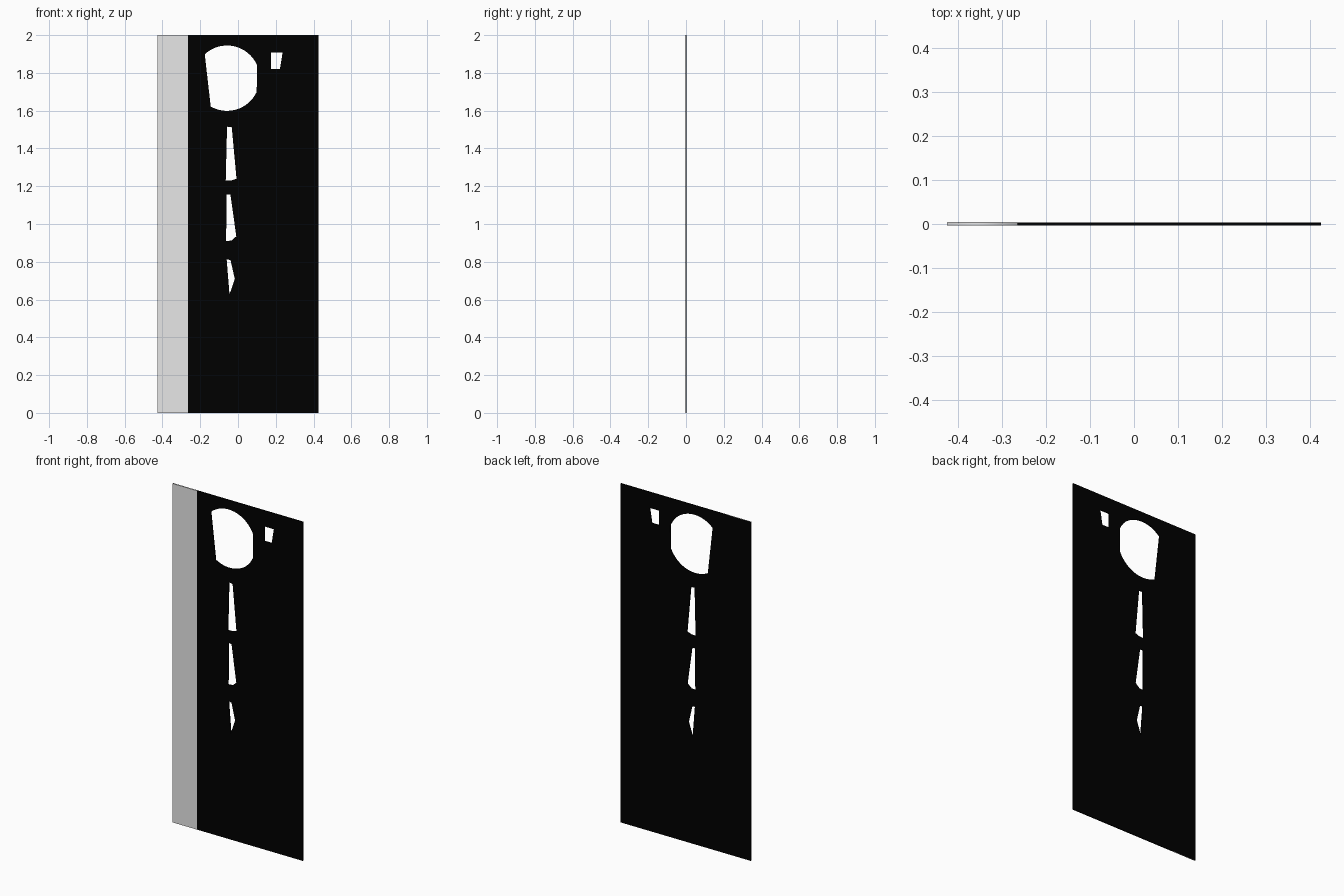
import bpy, math

if "Cube" in bpy.data.objects:
    bpy.data.objects.remove(bpy.data.objects["Cube"])

HALF = 0.0033

def material(name, rgb):
    m = bpy.data.materials.new(name)
    m.diffuse_color = (*rgb, 1)
    m.use_nodes = True
    m.node_tree.nodes["Principled BSDF"].inputs["Base Color"].default_value = m.diffuse_color
    return m

black = material("black", (0.0, 0.0, 0.0))
white = material("white", (1, 1, 1))

def panel_part(name, outlines, y, half, mat):
    """Upright slab from (x, z) outlines; outlines inside the first become holes."""
    cu = bpy.data.curves.new(name, 'CURVE')
    cu.dimensions = '2D'
    cu.fill_mode = 'BOTH'
    cu.extrude = half
    for pts in outlines:
        s = cu.splines.new('POLY')
        s.points.add(len(pts) - 1)
        for p, (x, z) in zip(s.points, pts):
            p.co = (x, z, 0, 1)
        s.use_cyclic_u = True
    cu.materials.append(mat)
    ob = bpy.data.objects.new(name, cu)
    ob.location.y = y
    ob.rotation_euler.x = math.pi / 2
    bpy.context.collection.objects.link(ob)
    bpy.context.view_layer.objects.active = ob
    ob.select_set(True)
    bpy.ops.object.convert(target='MESH')
    ob.select_set(False)

def rect(x0, x1, z0, z1):
    return [(x0, z0), (x1, z0), (x1, z1), (x0, z1)]

def arc(cx, cz, r, a0, a1, n):
    return [(cx + r * math.cos(math.radians(a0 + (a1 - a0) * i / n)),
             cz + r * math.sin(math.radians(a0 + (a1 - a0) * i / n))) for i in range(n + 1)]

# Openings: clipped disc, small window and three tapered slots
disc = arc(-0.058, 1.772, 0.173, 23, 133, 20) + arc(-0.058, 1.772, 0.173, 240, 335, 18)
window = [(0.175, 1.82), (0.222, 1.82), (0.236, 1.907), (0.175, 1.907)]
slots = [
    [(-0.065, 1.23), (-0.035, 1.23), (-0.008, 1.24), (-0.033, 1.512), (-0.058, 1.515)],
    [(-0.063, 0.91), (-0.035, 0.912), (-0.009, 0.935), (-0.04, 1.155), (-0.06, 1.157)],
    [(-0.045, 0.627), (-0.017, 0.71), (-0.04, 0.81), (-0.06, 0.812)],
]
panel_part("panel", [rect(-0.265, 0.425, 0, 2), disc, window] + slots, 0, HALF, black)

# Light strip at the left, with a thin black backing
panel_part("side_strip", [rect(-0.425, -0.265, 0, 2)], -0.0003, HALF - 0.0003, white)
panel_part("strip_backing", [rect(-0.425, -0.265, 0, 2)], HALF - 0.0003, 0.0003, black)
